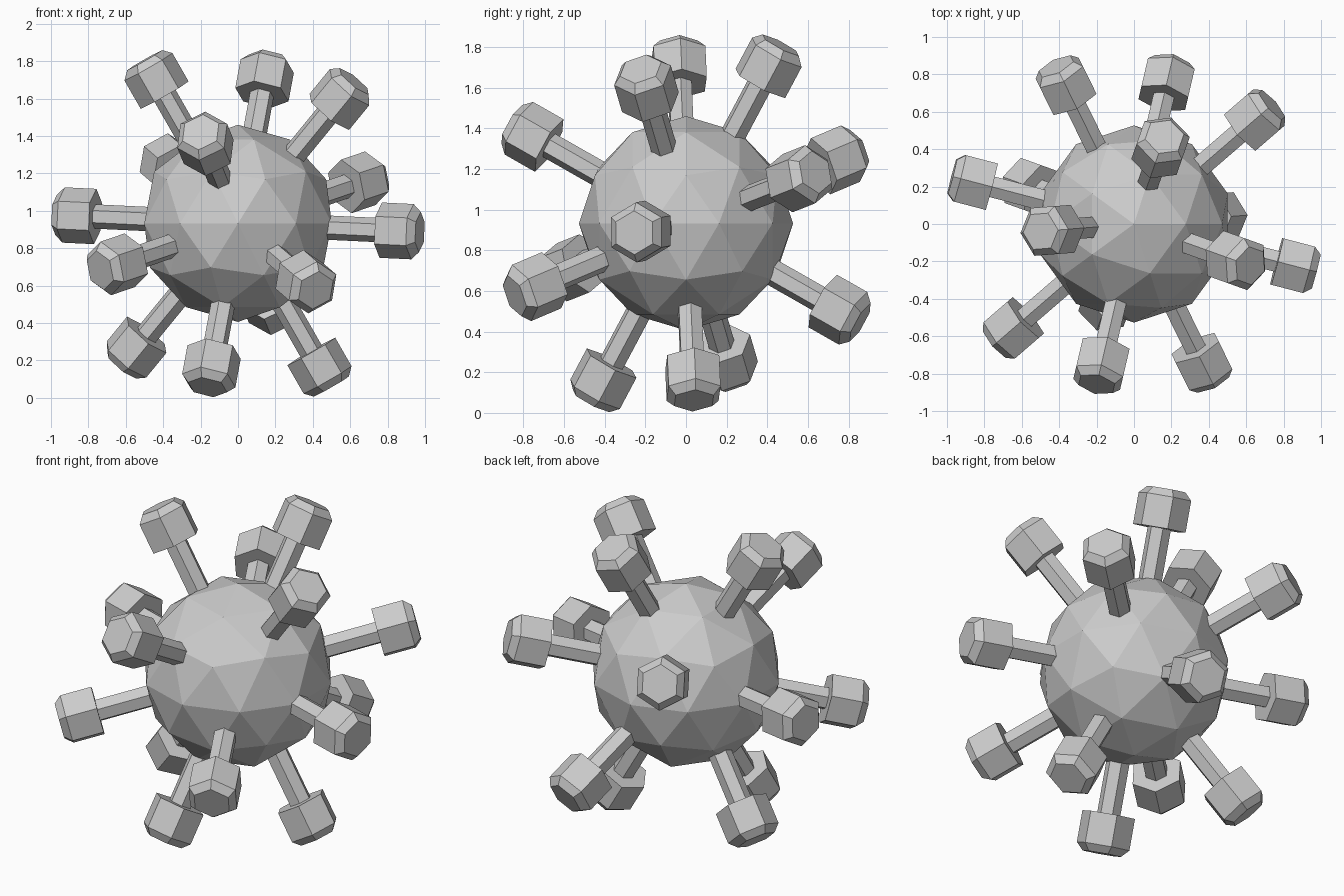
import bpy, bmesh, math
from mathutils import Vector

if "Cube" in bpy.data.objects:
    bpy.data.objects.remove(bpy.data.objects["Cube"])

CENTRE = Vector((0, 0, 0.933))


def make_object(name, bm):
    bmesh.ops.recalc_face_normals(bm, faces=bm.faces)
    mesh = bpy.data.meshes.new(name)
    bm.to_mesh(mesh)
    bm.free()
    obj = bpy.data.objects.new(name, mesh)
    bpy.context.collection.objects.link(obj)
    return obj


def hex_loft(name, profile, direction):
    """Six-sided solid along a direction; profile = (distance, radius) rings."""
    bm = bmesh.new()
    rings = []
    for dist, rad in profile:
        rings.append([bm.verts.new((rad * math.sin(i * math.pi / 3),
                                    rad * math.cos(i * math.pi / 3), dist))
                      for i in range(6)])
    for a, b in zip(rings, rings[1:]):
        for i in range(6):
            j = (i + 1) % 6
            bm.faces.new((a[i], a[j], b[j], b[i]))
    bm.faces.new(rings[0])
    bm.faces.new(rings[-1])
    obj = make_object(name, bm)
    obj.rotation_mode = 'QUATERNION'
    obj.rotation_quaternion = direction.to_track_quat('Z', 'Y')
    obj.location = CENTRE
    return obj


# Faceted ball in the middle
bm = bmesh.new()
bmesh.ops.create_icosphere(bm, subdivisions=2, radius=0.527)
ball = make_object("ball", bm)
ball.location = CENTRE

# Seven spike directions, each repeated on the opposite side
directions = [
    (-0.448, -0.035, 0.783),
    (0.146, 0.418, 0.786),
    (0.557, -0.200, 0.680),
    (-0.178, -0.765, 0.435),
    (-0.375, 0.760, 0.322),
    (0.660, 0.570, 0.225),
    (-0.878, 0.230, 0.042),
]
n = 0
for d in directions:
    for sign in (1, -1):
        n += 1
        axis = Vector(d).normalized() * sign
        # Thin stem and chamfered hexagonal head
        hex_loft(f"stem_{n}", [(0.42, 0.065), (0.82, 0.065)], axis)
        hex_loft(f"head_{n}", [(0.79, 0.148), (0.965, 0.148), (1.006, 0.108)], axis)
